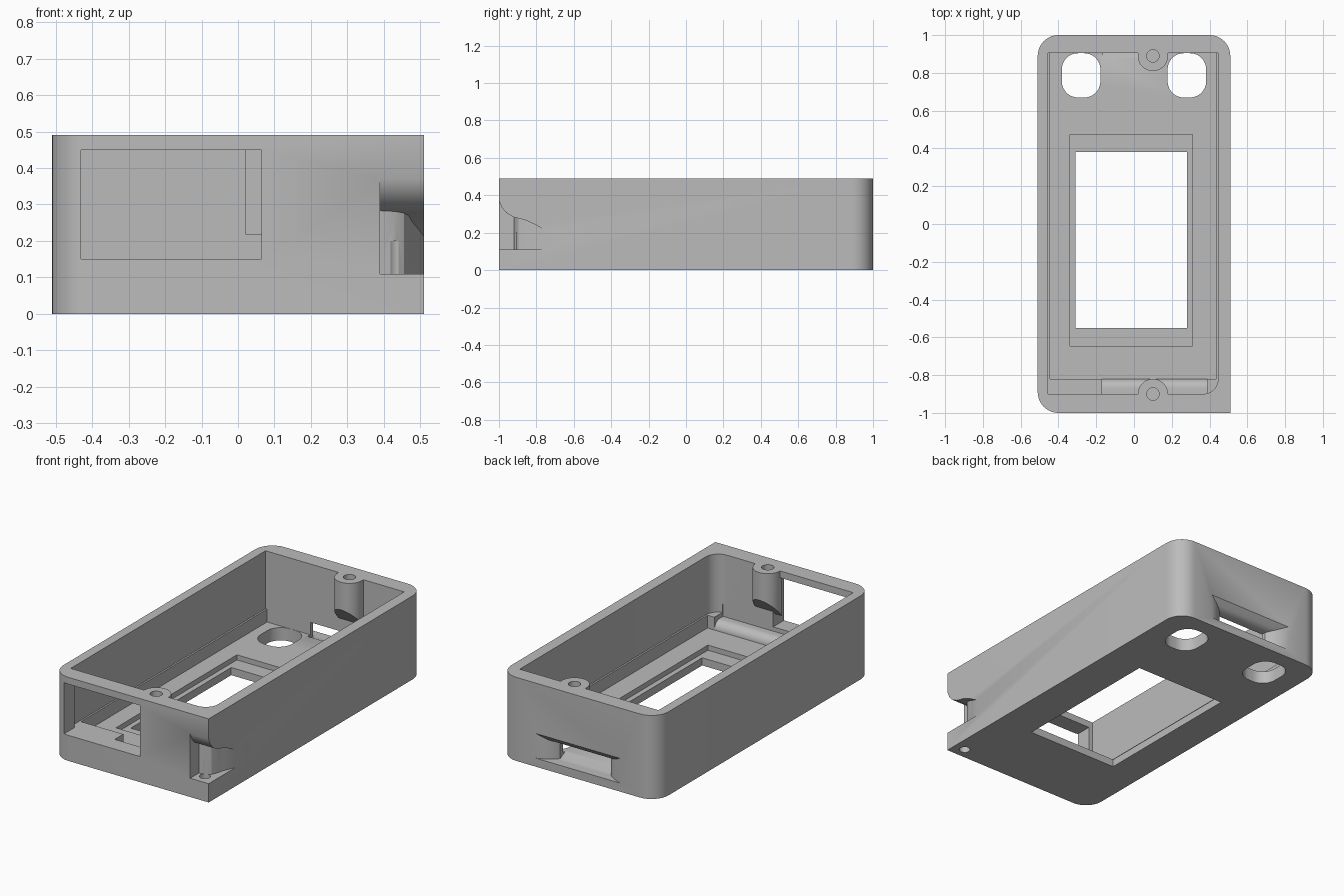
import bpy, bmesh, math
from mathutils import Vector

if "Cube" in bpy.data.objects:
    bpy.data.objects.remove(bpy.data.objects["Cube"])

grey = bpy.data.materials.new("case_grey")
grey.diffuse_color = (0.5, 0.5, 0.5, 1)
grey.use_nodes = True
grey.node_tree.nodes["Principled BSDF"].inputs["Base Color"].default_value = grey.diffuse_color


def loft(name, rings):
    """Closed solid through a list of equal-length point rings."""
    bm = bmesh.new()
    vs = [[bm.verts.new(p) for p in r] for r in rings]
    n = len(vs[0])
    for a, b in zip(vs, vs[1:]):
        for i in range(n):
            j = (i + 1) % n
            bm.faces.new((a[i], a[j], b[j], b[i]))
    bm.faces.new(vs[0][::-1])
    bm.faces.new(vs[-1])
    bmesh.ops.recalc_face_normals(bm, faces=bm.faces)
    me = bpy.data.meshes.new(name)
    bm.to_mesh(me)
    bm.free()
    me.materials.append(grey)
    ob = bpy.data.objects.new(name, me)
    bpy.context.collection.objects.link(ob)
    return ob


def prism(name, pts, lo, hi, axis="z"):
    """Extrude a flat profile along z (xy points) or x (yz points)."""
    place = (lambda p, h: (p[0], p[1], h)) if axis == "z" else (lambda p, h: (h, p[0], p[1]))
    return loft(name, [[place(p, h) for p in pts] for h in (lo, hi)])


def rect(x0, x1, y0, y1, radii=(0, 0, 0, 0), steps=10):
    """Rectangle with a radius per corner: front left, front right, back right, back left."""
    pts = []
    corners = [(x0, y0, 1, 1), (x1, y0, -1, 1), (x1, y1, -1, -1), (x0, y1, 1, -1)]
    for k, ((x, y, sx, sy), r) in enumerate(zip(corners, radii)):
        if r == 0:
            pts.append((x, y))
            continue
        for i in range(steps + 1):
            a = math.pi * (1 + k / 2) + i / steps * math.pi / 2
            pts.append((x + sx * r + r * math.cos(a), y + sy * r + r * math.sin(a)))
    return pts


def disc(cx, cy, r, n=32):
    return [(cx + r * math.cos(2 * math.pi * i / n), cy + r * math.sin(2 * math.pi * i / n)) for i in range(n)]


def combine(target, tool, operation):
    mod = target.modifiers.new(operation, "BOOLEAN")
    mod.operation, mod.solver, mod.object = operation, "EXACT", tool
    bpy.context.view_layer.objects.active = target
    bpy.ops.object.modifier_apply(modifier=mod.name)
    bpy.data.objects.remove(tool)


def cut(tool):
    combine(case, tool, "DIFFERENCE")


# Outer shell: three rounded corners, one square corner
case = prism("case_shell", rect(-0.51, 0.51, -1, 1, (0.11, 0, 0.11, 0.11)), 0, 0.49)

# Cavity, slightly narrower near the floor
cut(prism("cavity", rect(-0.455, 0.445, -0.9, 0.905, (0, 0.08, 0, 0)), 0.15, 0.6))
cut(prism("lower_cavity", rect(-0.445, 0.435, -0.82, 0.905), 0.075, 0.2))

# Rounded ledge along the front wall
ledge = [(-0.9, 0.2), (-0.9, 0.125)]
for i in range(9):
    t = i / 8 * math.pi / 2
    ledge.append((-0.87 + 0.05 * math.sin(t), 0.075 + 0.05 * math.cos(t)))
ledge += [(-0.8, 0.075), (-0.8, 0.2)]
cut(prism("ledge_round", ledge, -0.17, 0.39, "x"))

# Screen window with its recess, and two button holes
cut(prism("window_recess", rect(-0.34, 0.31, -0.645, 0.475), 0.045, 0.1))
cut(prism("window", rect(-0.31, 0.28, -0.55, 0.38), -0.1, 0.1))
for x in (-0.28, 0.28):
    cut(prism("button_hole", rect(x - 0.102, x + 0.102, 0.67, 0.904, (0.085,) * 4), -0.1, 0.1))

# Connector opening in the front wall
cut(prism("front_opening", [(-1.1, 0.15), (-0.88, 0.15), (-0.88, 0.45), (-1.1, 0.45)], -0.43, 0.065, "x"))

# Flared plug opening in the back wall
flare = [(1.02, 0.30, 0.215), (1.0, 0.275, 0.195), (0.975, 0.215, 0.165),
         (0.95, 0.18, 0.152), (0.93, 0.165, 0.148), (0.88, 0.165, 0.148)]
cut(loft("plug_opening", [[(-w, y, 0.05 if y > 0.92 else 0.075), (w, y, 0.05 if y > 0.92 else 0.075),
                           (w, y, top), (-w, y, top)] for y, w, top in flare]))

# Strap notch in the square corner, with a sloping curved roof
notch = prism("strap_notch", [(0.39, -1.05), (0.39, -0.92), (0.43, -0.912), (0.455, -0.895),
                              (0.468, -0.865), (0.48, -0.82), (0.53, -0.71), (0.53, -1.05)], 0.11, 0.5)
roof = prism("notch_roof", [(-1.1, 0.1), (-1.1, 0.42), (-1.0, 0.37), (-0.985, 0.335), (-0.96, 0.305),
                            (-0.92, 0.283), (-0.86, 0.268), (-0.8, 0.24), (-0.7, 0.18), (-0.7, 0.1)], 0.3, 0.6, "x")
combine(notch, roof, "INTERSECT")
cut(notch)
cut(prism("strap_hole", disc(0.44, -0.935, 0.03), -0.1, 0.2))

# Screw bosses with sloped undersides, front and back
for side, y in ((1, -0.9), (-1, 0.89)):
    pts = [(0.1 + 0.08 * math.cos(math.pi * i / 20), y + side * 0.08 * math.sin(math.pi * i / 20)) for i in range(21)]
    wall = -0.92 if side == 1 else 0.925
    pts += [(0.02, wall), (0.18, wall)]
    boss = loft("screw_boss", [[(px, py, 0.24 + 1.1 * side * (py - y)) for px, py in pts],
                               [(px, py, 0.49) for px, py in pts]])
    combine(case, boss, "UNION")
    cut(prism("screw_hole", disc(0.1, y, 0.033), 0.34, 0.6))

# Smooth curved walls, keep edges sharp
bpy.ops.object.select_all(action="DESELECT")
case.select_set(True)
bpy.context.view_layer.objects.active = case
bpy.ops.object.shade_smooth_by_angle(angle=math.radians(30))
